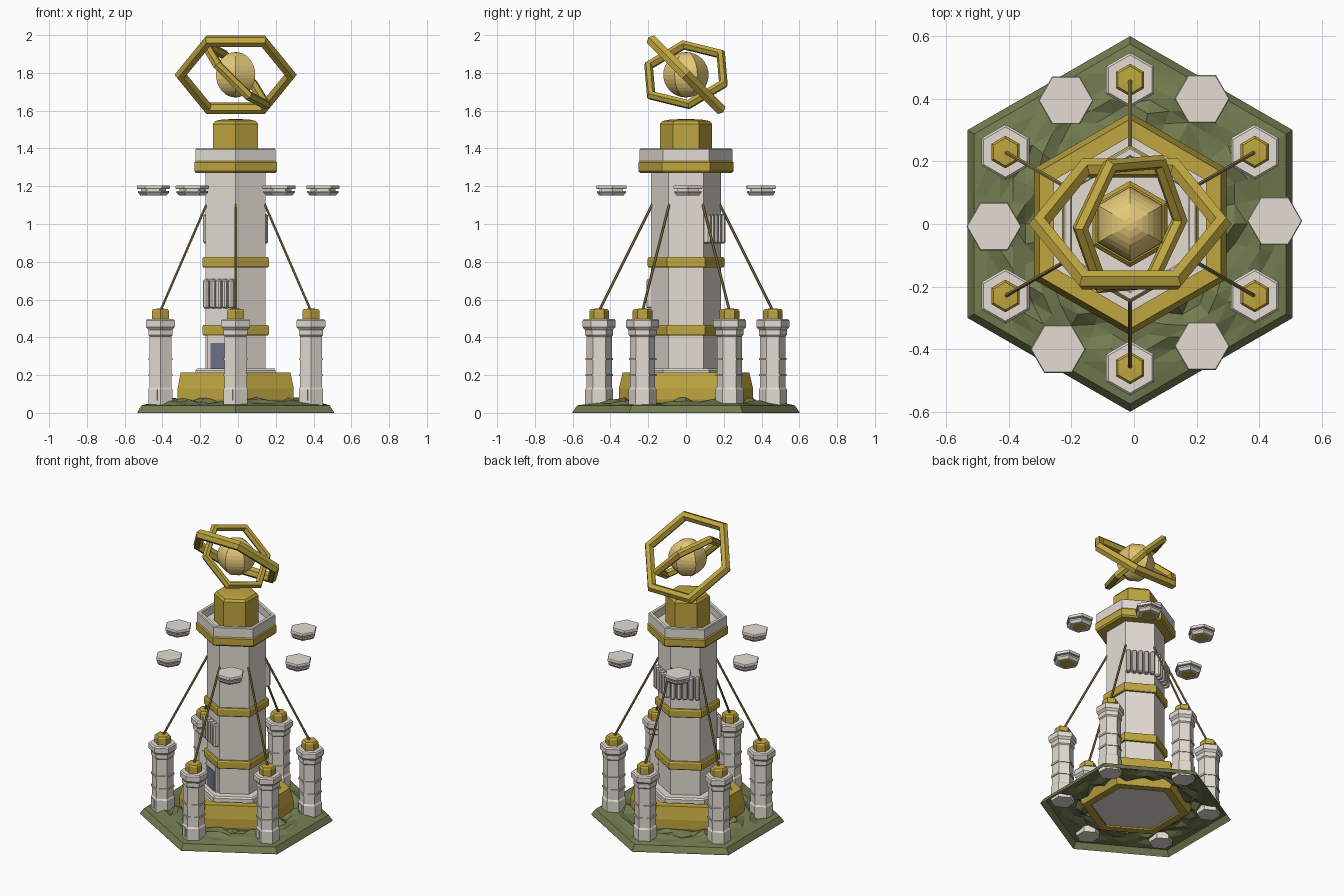
import bpy, bmesh, math, random
from mathutils import Matrix, Vector

if "Cube" in bpy.data.objects:
    bpy.data.objects.remove(bpy.data.objects["Cube"])

random.seed(4)
CX = -0.0125          # tower axis
C30 = math.cos(math.pi / 6)


def material(name, rgb):
    m = bpy.data.materials.new(name)
    m.diffuse_color = (*rgb, 1)
    m.use_nodes = True
    m.node_tree.nodes["Principled BSDF"].inputs["Base Color"].default_value = m.diffuse_color
    return m


GOLD = material("gold", (0.52, 0.38, 0.05))
STONE = material("stone", (0.77, 0.72, 0.65))
GRASS = material("grass", (0.17, 0.20, 0.08))
PEARL = material("pale_gold", (0.78, 0.58, 0.19))
CABLE = material("cable", (0.28, 0.22, 0.07))
DOOR = material("door_blue", (0.16, 0.17, 0.26))
DARK = material("underside", (0.16, 0.15, 0.15))


def finish(name, bm, mat):
    bmesh.ops.remove_doubles(bm, verts=bm.verts, dist=1e-5)
    bmesh.ops.recalc_face_normals(bm, faces=bm.faces)
    me = bpy.data.meshes.new(name)
    bm.to_mesh(me)
    bm.free()
    me.materials.append(mat)
    ob = bpy.data.objects.new(name, me)
    bpy.context.collection.objects.link(ob)
    return ob


def hexlathe(name, profile, mat, x=0.0, y=0.0, phase=90, loop=False):
    """Turn an (r, z) profile in six steps; r is the corner radius."""
    bm = bmesh.new()
    rows = []
    for k in range(6):
        a = math.radians(phase + 60 * k)
        rows.append([bm.verts.new((CX + x + r * math.cos(a), y + r * math.sin(a), z))
                     for r, z in profile])
    n = len(profile)
    for k in range(6):
        p, q = rows[k], rows[(k + 1) % 6]
        for i in range(n if loop else n - 1):
            j = (i + 1) % n
            bm.faces.new((p[i], q[i], q[j], p[j]))
    return finish(name, bm, mat)


def prism(name, r, z0, z1, mat, x=0.0, y=0.0, phase=90):
    return hexlathe(name, [(0, z0), (r, z0), (r, z1), (0, z1)], mat, x, y, phase)


def face_box(name, ang, dist, side, z, size, mat, x=0.0, y=0.0, bevel=0.0):
    """Box on a hex face: size = (thickness, width, height)."""
    bm = bmesh.new()
    bmesh.ops.create_cube(bm, size=1, matrix=Matrix.Diagonal((*size, 1)))
    if bevel:
        bmesh.ops.bevel(bm, geom=bm.edges[:], offset=bevel, segments=1, affect='EDGES')
    bm.transform(Matrix.Translation((CX + x, y, z)) @ Matrix.Rotation(math.radians(ang), 4, 'Z')
                 @ Matrix.Translation((dist, side, 0)))
    return finish(name, bm, mat)


# Grassy base: open shell with a bumpy top and a hole under the tower
bm = bmesh.new()
rim = [Vector((math.cos(math.radians(90 + 60 * k)), math.sin(math.radians(90 + 60 * k)), 0))
       for k in range(6)]
top = [bm.verts.new((v.x * 0.575, v.y * 0.575, 0.04)) for v in rim]
inner = [bm.verts.new((v.x * 0.29, v.y * 0.29, 0.04)) for v in rim]
for k in range(6):
    j = (k + 1) % 6
    bm.faces.new((top[k], top[j], inner[j], inner[k]))
bmesh.ops.subdivide_edges(bm, edges=bm.edges[:], cuts=5, use_grid_fill=True)
bmesh.ops.triangulate(bm, faces=bm.faces[:])
for v in bm.verts:
    ap = max(abs(v.co.dot(Matrix.Rotation(math.radians(30), 3, 'Z') @ r)) for r in rim)
    t = min(1, max(0, (0.575 * C30 - ap) / 0.15))
    v.co.z += t * random.uniform(0.0, 0.045)
    v.co.x += CX
finish("grass_top", bm, GRASS)
hexlathe("grass_rim", [(0.6, 0), (0.6, 0.006), (0.575, 0.04)], GRASS)

# Gold foundation ring and stone plinth
hexlathe("foundation_ring", [(0.28, 0.02), (0.335, 0.02), (0.355, 0.07), (0.355, 0.13),
                             (0.335, 0.215), (0.28, 0.215)], GOLD, loop=True)
prism("plinth", 0.285, 0.03, 0.195, STONE)
hexlathe("plinth_step", [(0, 0.19), (0.245, 0.19), (0.245, 0.225), (0.235, 0.235), (0, 0.235)], STONE)

# Tower shaft with gold bands
prism("tower_shaft", 0.184, 0.2, 1.3, STONE)
for i, z in enumerate((0.438, 0.797)):
    hexlathe(f"tower_band_{i}", [(0.18, z - .028), (0.197, z - .028), (0.203, z - .02),
                                 (0.203, z + .02), (0.197, z + .028), (0.18, z + .028)], GOLD, loop=True)

# Balcony: gold collar, parapet, domed cap
hexlathe("balcony_collar", [(0, 1.27), (0.243, 1.27), (0.252, 1.28), (0.252, 1.326),
                            (0.243, 1.335), (0, 1.335)], GOLD)
hexlathe("parapet", [(0.215, 1.33), (0.245, 1.33), (0.245, 1.395), (0.24, 1.4),
                     (0.22, 1.4), (0.215, 1.395)], STONE, loop=True)
prism("balcony_floor", 0.22, 1.33, 1.345, STONE)
hexlathe("tower_cap", [(0, 1.34), (0.138, 1.34), (0.138, 1.53), (0.125, 1.545),
                       (0.09, 1.552), (0, 1.557)], GOLD)

# Door and slatted vents on the shaft faces
AP = 0.184 * C30
face_box("door_frame", 240, AP, 0, 0.31, (0.03, 0.14, 0.2), STONE)
face_box("door_panel", 240, AP + 0.003, 0, 0.3, (0.03, 0.1, 0.14), DOOR)
for ang, z in ((240, 0.63), (60, 0.975), (120, 0.975)):
    for i in range(5):
        face_box(f"vent_slat_{ang}_{i}", ang, AP + 0.015, (i - 2) * 0.038, z,
                 (0.04, 0.03, 0.155), STONE, bevel=0.008)

# Six pillars with gold caps and stay cables
for k in range(6):
    a = math.radians(90 + 60 * k)
    x, y = 0.46 * math.cos(a), 0.46 * math.sin(a)
    prof = [(0, 0.025), (0.074, 0.025), (0.074, 0.125), (0.067, 0.135)]
    for z in (0.2, 0.285):
        prof += [(0.067, z - .006), (0.073, z - .006), (0.073, z + .006), (0.067, z + .006)]
    prof += [(0.067, 0.405), (0.074, 0.412), (0.074, 0.44), (0.088, 0.455), (0.088, 0.488),
             (0.08, 0.497), (0, 0.497)]
    hexlathe(f"pillar_{k}", prof, STONE, x, y)
    face_box(f"pillar_plate_{k}", 240, 0.064, 0, 0.095, (0.01, 0.04, 0.06), STONE, x, y)
    hexlathe(f"pillar_cap_{k}", [(0, 0.49), (0.052, 0.49), (0.052, 0.54), (0.044, 0.55),
                                 (0, 0.553)], GOLD, x, y)
    p = Vector((CX + x, y, 0.54))
    q = Vector((CX + 0.165 * math.cos(a), 0.165 * math.sin(a), 1.13))
    bm = bmesh.new()
    bmesh.ops.create_cone(bm, cap_ends=True, segments=6, radius1=0.007, radius2=0.007,
                          depth=(q - p).length)
    bm.transform(Matrix.Translation((p + q) / 2) @ (q - p).to_track_quat('Z', 'Y').to_matrix().to_4x4())
    finish(f"stay_cable_{k}", bm, CABLE)

# Floating hexagonal platforms
spots = [(-.435, -.008), (.462, .01), (-.205, .395), (.23, .4), (-.23, -.4), (.23, -.39)]
for i, (x, y) in enumerate(spots):
    hexlathe(f"float_top_{i}", [(0, 1.185), (0.085, 1.185), (0.088, 1.19), (0.088, 1.2),
                                (0.085, 1.204), (0, 1.204)], STONE, x, y, phase=0)
    prism(f"float_neck_{i}", 0.066, 1.16, 1.19, STONE, x, y, 0)
    hexlathe(f"float_ring_{i}", [(0.05, 1.168), (0.083, 1.176), (0.083, 1.166),
                                 (0.068, 1.15), (0.05, 1.15)], STONE, x, y, 0, loop=True)
    prism(f"float_core_{i}", 0.05, 1.153, 1.17, GOLD, x, y, 0)

# Faceted orb: six sides, smooth profile from pole to pole
arc = [math.pi * i / 16 for i in range(17)]
hexlathe("orb", [(0.12 * math.sin(t), 1.79 - 0.12 * math.cos(t)) for t in arc], PEARL)


# Two tilted hexagonal rings around the orb
def hexring(name, major, minor, basis):
    sect = [(major + minor * math.cos(math.radians(60 * i)), minor * math.sin(math.radians(60 * i)))
            for i in range(6)]
    ob = hexlathe(name, sect, GOLD, x=-CX, phase=0, loop=True)
    ob.data.transform(Matrix.Translation((CX, 0, 1.79)) @ basis)


hexring("outer_ring", 0.291, 0.033, Matrix.Rotation(math.radians(-45), 4, 'X'))
n = Vector((0.7, -0.16, 0.69)).normalized()
u = Vector((-0.7, -0.06, 0.7))
u = (u - n * u.dot(n)).normalized()
v = n.cross(u)
hexring("inner_ring", 0.224, 0.026, Matrix((u, v, n)).transposed().to_4x4())
